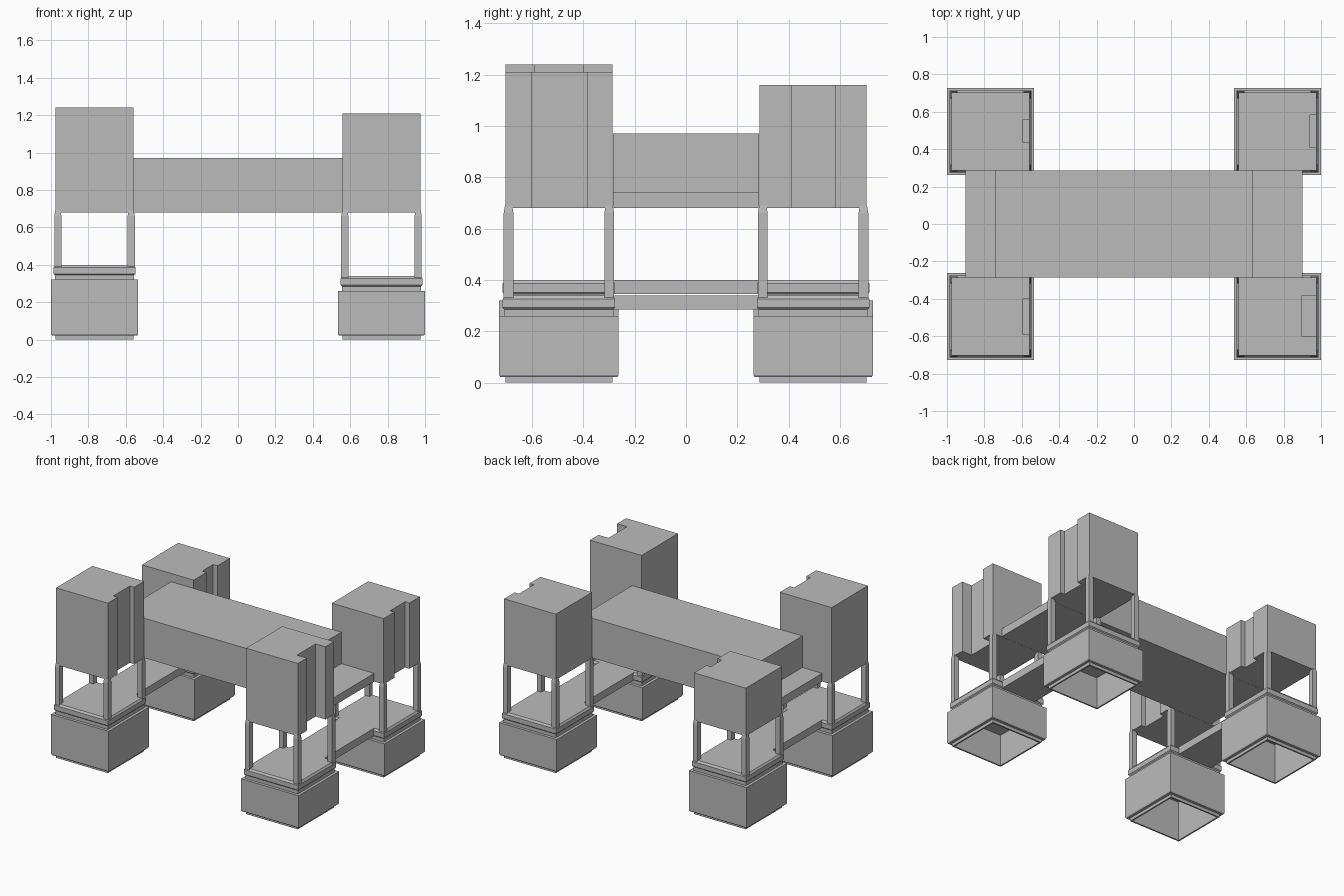
import bpy, bmesh

if "Cube" in bpy.data.objects:
    bpy.data.objects.remove(bpy.data.objects["Cube"])

GREY = bpy.data.materials.new("concrete_grey")
GREY.diffuse_color = (0.5, 0.5, 0.5, 1)
GREY.use_nodes = True
GREY.node_tree.nodes["Principled BSDF"].inputs["Base Color"].default_value = GREY.diffuse_color


def finish(name, bm):
    bmesh.ops.recalc_face_normals(bm, faces=bm.faces)
    me = bpy.data.meshes.new(name)
    bm.to_mesh(me)
    bm.free()
    me.materials.append(GREY)
    ob = bpy.data.objects.new(name, me)
    bpy.context.collection.objects.link(ob)
    return ob


def prism(name, outline, z0, z1):
    """Extrude an xy outline from z0 to z1."""
    bm = bmesh.new()
    low = [bm.verts.new((x, y, z0)) for x, y in outline]
    face = bm.faces.new(low)
    top = bmesh.ops.extrude_face_region(bm, geom=[face])["geom"]
    for v in top:
        if isinstance(v, bmesh.types.BMVert):
            v.co.z = z1
    return finish(name, bm)


def box(name, x0, x1, y0, y1, z0, z1):
    return prism(name, [(x0, y0), (x1, y0), (x1, y1), (x0, y1)], z0, z1)


def square_stack(name, cx, cy, rings):
    """Loft square rings given as (half width, z), capped at both ends."""
    bm = bmesh.new()
    loops = [[bm.verts.new((cx + sx * h, cy + sy * h, z))
              for sx, sy in ((-1, -1), (1, -1), (1, 1), (-1, 1))] for h, z in rings]
    for a, b in zip(loops, loops[1:]):
        for i in range(4):
            j = (i + 1) % 4
            bm.faces.new((a[i], a[j], b[j], b[i]))
    bm.faces.new(loops[0])
    bm.faces.new(loops[-1])
    return finish(name, bm)


CX, CY, HALF, FLOOR = 0.767, 0.495, 0.209, 0.68

# side, end, roof height, plinth height, groove depth, groove y range
towers = [
    ("front_left", -1, -1, 1.24, 0.32, 0.035, -0.59, -0.40),
    ("front_right", 1, -1, 1.21, 0.26, 0.08, -0.60, -0.385),
    ("back_left", -1, 1, 1.03, 0.32, 0.035, 0.435, 0.56),
    ("back_right", 1, 1, 1.16, 0.26, 0.035, 0.41, 0.583),
]

for tag, sx, sy, roof, base, groove, g0, g1 in towers:
    cx, cy = sx * CX, sy * CY
    x0, x1, y0, y1 = cx - HALF, cx + HALF, cy - HALF, cy + HALF
    # upper block with a vertical groove in its right side
    prism(tag + "_tower",
          [(x0, y0), (x1, y0), (x1, g0), (x1 - groove, g0),
           (x1 - groove, g1), (x1, g1), (x1, y1), (x0, y1)], FLOOR, roof)
    # plinth, open underneath, with a stepped neck and deck on top
    square_stack(tag + "_plinth", cx, cy, [
        (0.198, base - 0.03), (0.198, 0), (0.209, 0), (0.209, 0.022),
        (0.228, 0.022), (0.2325, 0.03), (0.2325, base), (0.212, base),
        (0.212, base + 0.025), (0.219, base + 0.032), (0.219, base + 0.066),
        (0.209, base + 0.08)])
    # corner posts, tapered at both ends
    for px in (-1, 1):
        for py in (-1, 1):
            square_stack(tag + "_post", cx + px * 0.196, cy + py * 0.196, [
                (0.014, base + 0.02), (0.019, base + 0.04),
                (0.019, FLOOR - 0.02), (0.014, FLOOR + 0.01)])

# low walkways joining the decks on each side
for tag, sx, top in (("left", -1, 0.40), ("right", 1, 0.34)):
    a, b = sorted((sx * 0.62, sx * 0.90))
    box(tag + "_walkway", a, b, -0.287, 0.287, top - 0.055, top)

# central bridge: thin platform and the hall standing on it
box("bridge_platform", -0.90, 0.90, -0.285, 0.285, FLOOR, 0.74)
box("bridge_hall", -0.74, 0.635, -0.285, 0.285, 0.74, 0.97)
